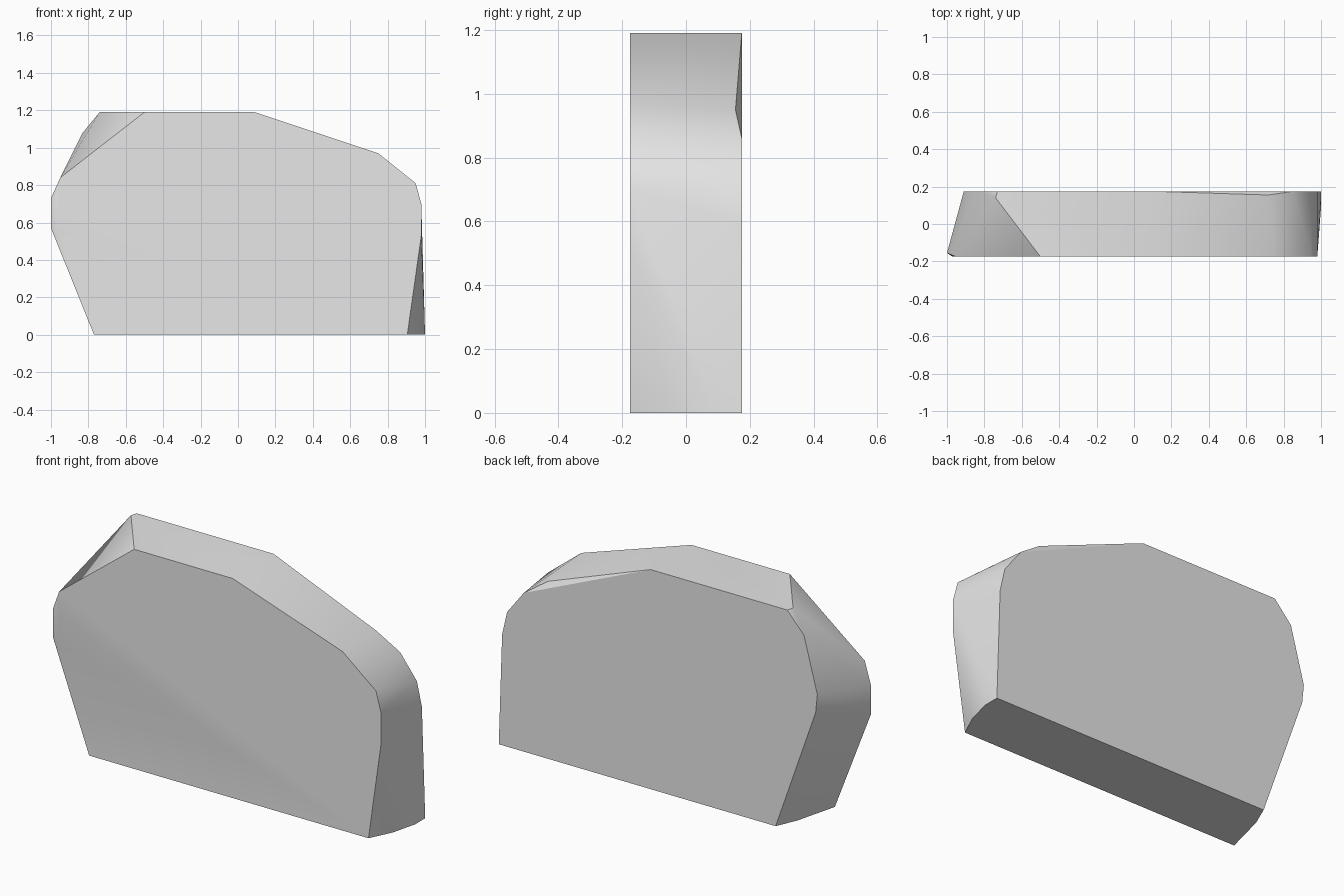
import bpy
import bmesh
import math

default_cube = bpy.data.objects.get("Cube")
if default_cube:
    bpy.data.objects.remove(default_cube, do_unlink=True)


def make_material(name, colour):
    material = bpy.data.materials.new(name)
    material.use_nodes = True
    material.diffuse_color = colour
    material.node_tree.nodes["Principled BSDF"].inputs["Base Color"].default_value = colour
    return material


def place_outline(profile, depth):
    """Stand a list of (x, z) points upright at the given depth."""
    return [(x, depth, z) for x, z in profile]


def make_hull(name, points, material):
    """Wrap the points in a convex solid with clean flat sides."""
    bm = bmesh.new()
    for point in points:
        bm.verts.new(point)
    bmesh.ops.convex_hull(bm, input=bm.verts[:])
    loose = [vert for vert in bm.verts if not vert.link_faces]
    bmesh.ops.delete(bm, geom=loose, context='VERTS')
    bmesh.ops.dissolve_limit(bm, angle_limit=math.radians(0.5),
                             verts=bm.verts[:], edges=bm.edges[:])
    bmesh.ops.recalc_face_normals(bm, faces=bm.faces[:])
    mesh = bpy.data.meshes.new(name)
    bm.to_mesh(mesh)
    bm.free()
    mesh.materials.append(material)
    obj = bpy.data.objects.new(name, mesh)
    bpy.context.collection.objects.link(obj)
    return obj


half_depth = 0.175

# Broad front outline of the slab
front_outline = [
    (-0.77, 0), (-0.96, 0.57), (-0.97, 0.73), (-0.95, 0.84),
    (-0.5, 1.19), (0.09, 1.19), (0.75, 0.97), (0.95, 0.81),
    (0.98, 0.7), (0.98, 0.53), (0.905, 0),
]

# Slightly narrower back outline
back_outline = [
    (-0.66, 0), (-0.9, 0.68), (-0.91, 0.78), (-0.83, 1.08),
    (-0.73, 1.19), (0.09, 1.19), (0.85, 0.86), (0.95, 0.73),
    (0.98, 0.6), (1, 0),
]

# Corners between the two outlines: left bulge, top chips, rounded foot
chipped_corners = [
    (-1, -0.155, 0.57), (-1, -0.155, 0.73),
    (-0.74, 0.14, 1.19), (0.72, 0.155, 0.95),
    (1, 0.09, 0), (0.965, -0.05, 0), (-0.71, 0.06, 0),
]

stone_grey = make_material("stone_grey", (0.8, 0.8, 0.8, 1))
rock = make_hull(
    "rock_slab",
    place_outline(front_outline, -half_depth)
    + place_outline(back_outline, half_depth)
    + chipped_corners,
    stone_grey,
)

# Soft shading over the worn sides, crisp edges on the broad faces
bpy.ops.object.select_all(action='DESELECT')
rock.select_set(True)
bpy.context.view_layer.objects.active = rock
bpy.ops.object.shade_smooth_by_angle(angle=math.radians(30))
